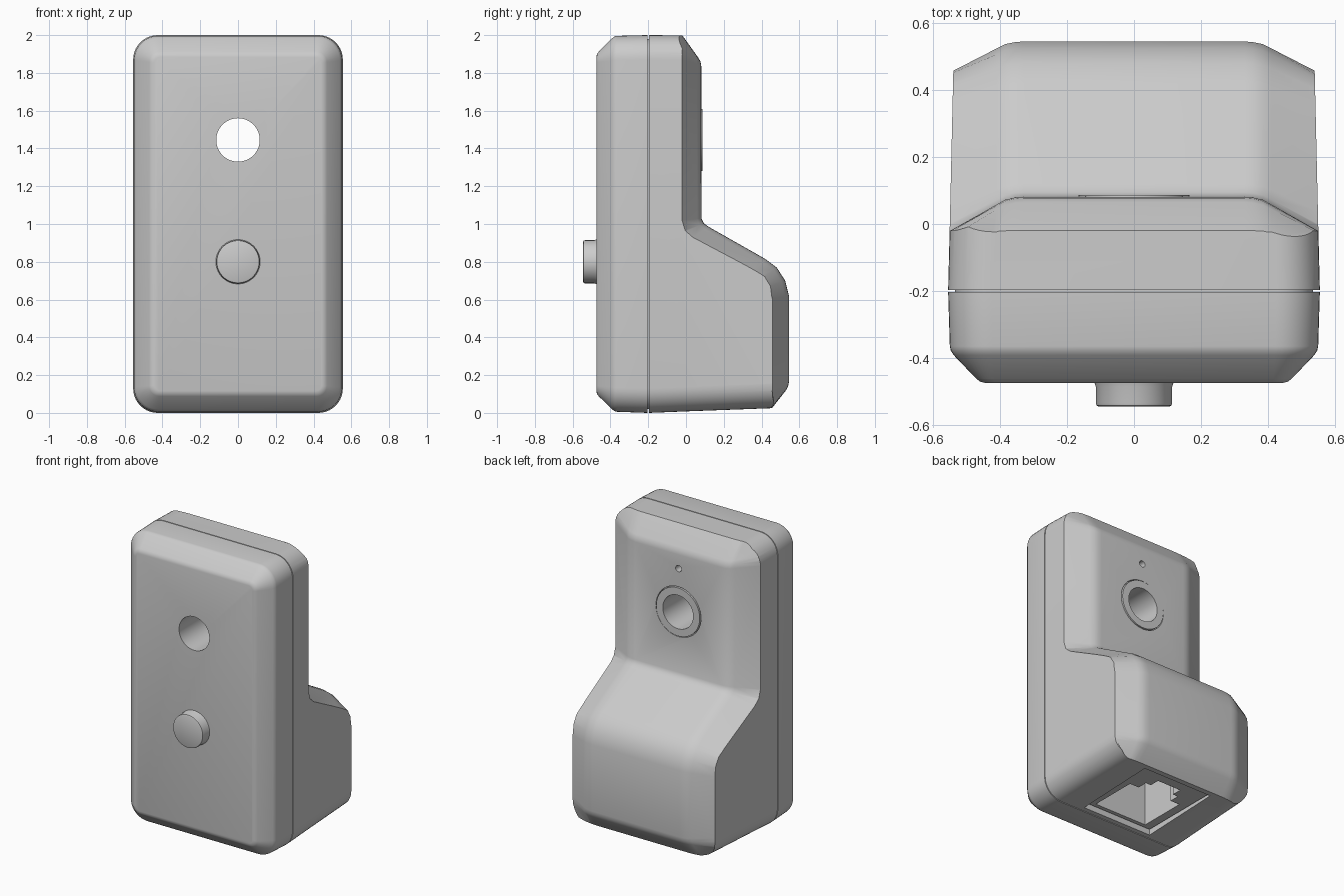
import bpy, bmesh, math

if "Cube" in bpy.data.objects:
    bpy.data.objects.remove(bpy.data.objects["Cube"])

def loft(name, rings, closed=False):
    """Skin a list of equal-length point rings; cap the ends or join last to first."""
    bm = bmesh.new()
    vs = [[bm.verts.new(p) for p in ring] for ring in rings]
    n = len(vs[0])
    pairs = list(zip(vs, vs[1:])) + ([(vs[-1], vs[0])] if closed else [])
    for a, b in pairs:
        for i in range(n):
            j = (i + 1) % n
            bm.faces.new((a[i], a[j], b[j], b[i]))
    if not closed:
        bm.faces.new(vs[0])
        bm.faces.new(vs[-1])
    bmesh.ops.recalc_face_normals(bm, faces=bm.faces)
    me = bpy.data.meshes.new(name)
    bm.to_mesh(me)
    bm.free()
    ob = bpy.data.objects.new(name, me)
    bpy.context.collection.objects.link(ob)
    return ob

def activate(ob):
    bpy.ops.object.select_all(action='DESELECT')
    ob.select_set(True)
    bpy.context.view_layer.objects.active = ob

def boolean(ob, tool, op='DIFFERENCE'):
    activate(ob)
    m = ob.modifiers.new("bool", 'BOOLEAN')
    m.operation, m.solver, m.object = op, 'EXACT', tool
    bpy.ops.object.modifier_apply(modifier=m.name)
    bpy.data.objects.remove(tool, do_unlink=True)

def smooth(ob, angle=32):
    activate(ob)
    bpy.ops.object.shade_smooth_by_angle(angle=math.radians(angle))

def rrect(y, hx, z0, z1, r, n=10):
    """Rounded rectangle in the xz plane."""
    pts = []
    for k, (sx, z) in enumerate([(1, z1 - r), (-1, z1 - r), (-1, z0 + r), (1, z0 + r)]):
        for i in range(n + 1):
            a = math.pi / 2 * (k + i / n)
            pts.append((sx * (hx - r) + r * math.cos(a), y, z + r * math.sin(a)))
    return pts

def circle(y, r, z, n=64):
    return [(r * math.cos(2 * math.pi * i / n), y, z + r * math.sin(2 * math.pi * i / n)) for i in range(n)]

def rod(name, z, *yr):
    return loft(name, [circle(y, r, z) for y, r in yr])

def prism(name, pts, z0, z1):
    return loft(name, [[(x, y, z) for x, y in pts] for z in (z0, z1)])

def box(name, hx, y0, y1, z0, z1):
    return prism(name, [(-hx, y0), (hx, y0), (hx, y1), (-hx, y1)], z0, z1)

HOLE_Z = 1.445

# Front cover with chamfered rim
front = loft("front_cover", [rrect(*s) for s in [
    (-0.203, 0.555, 0.0, 2.0, 0.13), (-0.365, 0.55, 0.006, 1.996, 0.128),
    (-0.378, 0.547, 0.009, 1.993, 0.125), (-0.392, 0.538, 0.019, 1.983, 0.118),
    (-0.462, 0.471, 0.088, 1.912, 0.055), (-0.471, 0.459, 0.1, 1.9, 0.045),
    (-0.475, 0.443, 0.116, 1.884, 0.03)]])
boolean(front, rod("cut", HOLE_Z, (-0.6, 0.115), (0, 0.115)))
smooth(front)

# Rear housing: side profiles at the centre and at the flank, lofted across x
centre = [(-0.3, 2.056), (-0.06, 2.056), (0.065, 1.881), (0.077, 1.86), (0.081, 1.835),
          (0.082, 1.03), (0.095, 1.003), (0.12, 0.985), (0.42, 0.815), (0.48, 0.77),
          (0.525, 0.70), (0.545, 0.62), (0.545, 0.165), (0.541, 0.142), (0.53, 0.12),
          (0.415, -0.026), (-0.3, -0.026)]
flank = [(-0.3, 2.056), (-0.061, 2.056), (-0.024, 1.93), (-0.019, 1.90), (-0.018, 1.87),
         (-0.018, 1.02), (0.0, 0.965), (0.04, 0.93), (0.36, 0.755), (0.415, 0.72),
         (0.445, 0.67), (0.455, 0.60), (0.455, 0.18), (0.454, 0.15), (0.452, 0.12),
         (0.415, -0.026), (-0.3, -0.026)]
cols = [(0.33, 0.0), (0.355, 0.02), (0.385, 0.09), (0.41, 0.23), (0.58, 1.2)]
cols = [(-x, t) for x, t in reversed(cols)] + cols
back = loft("rear_housing", [[(x, p[0] + t * (q[0] - p[0]), p[1] + t * (q[1] - p[1]))
                              for p, q in zip(centre, flank)] for x, t in cols])
boolean(back, loft("trim", [rrect(-0.197, 0.555, 0.0, 2.0, 0.13),
                            rrect(0.0, 0.55, 0.008, 1.998, 0.13),
                            rrect(0.7, 0.534, 0.034, 1.99, 0.13)]), 'INTERSECT')
boolean(back, rod("cut", HOLE_Z, (-0.4, 0.115), (0.3, 0.115)))
boolean(back, rod("cut", HOLE_Z, (0.055, 0.171), (0.2, 0.171)))
boolean(back, rod("cut", 1.74, (0.0, 0.022), (0.2, 0.022)))
boolean(back, box("cut", 0.265, -0.165, 0.42, -0.1, 0.5))
smooth(back)

# Recessed core closing the seam between the two shells
core = loft("seam_core", [rrect(y, 0.535, 0.02, 1.98, 0.11) for y in (-0.215, -0.185)])
boolean(core, rod("cut", HOLE_Z, (-0.4, 0.1155), (0.3, 0.1155)))
smooth(core)

# Ring around the rear opening
smooth(loft("rear_ring", [circle(y, r, HOLE_Z) for y, r in
       [(0.05, 0.115), (0.087, 0.115), (0.087, 0.165), (0.05, 0.165)]], closed=True))

# Front button
smooth(rod("front_button", 0.80, (-0.46, 0.119), (-0.478, 0.117), (-0.486, 0.114), (-0.535, 0.114),
           (-0.542, 0.112), (-0.545, 0.105)))

# Socket in the underside with a stepped latch opening
socket = box("cable_socket", 0.257, -0.157, 0.412, 0.035, 0.51)
half = [(0.2, -0.13), (0.2, 0.2), (0.13, 0.2), (0.13, 0.27), (0.09, 0.27), (0.09, 0.34)]
boolean(socket, prism("cut", half + [(-x, y) for x, y in reversed(half)], -0.1, 0.46))
smooth(socket)
